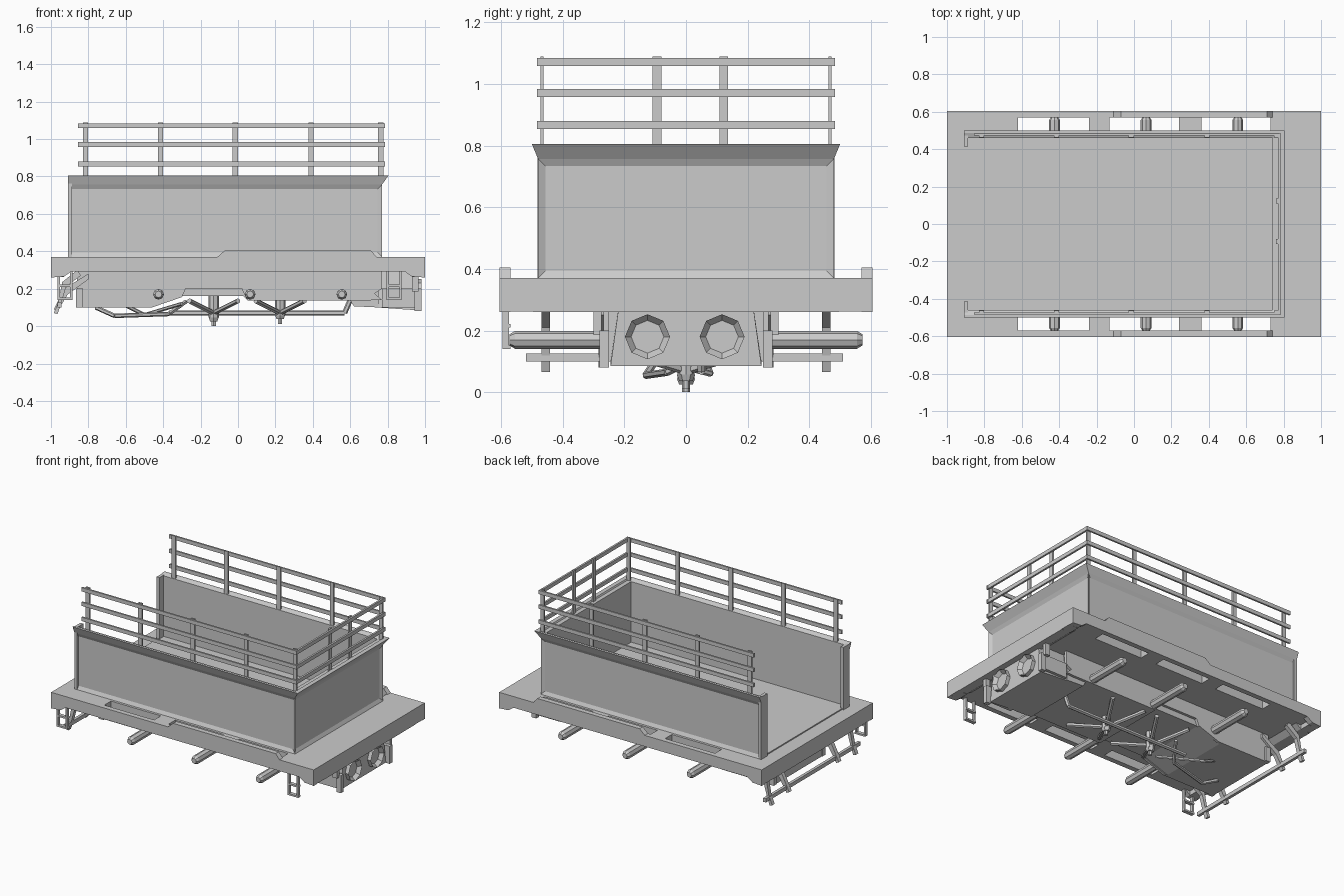
import bpy, bmesh, math
from mathutils import Vector

if "Cube" in bpy.data.objects:
    bpy.data.objects.remove(bpy.data.objects["Cube"])


def finish(name, bm):
    bmesh.ops.recalc_face_normals(bm, faces=bm.faces[:])
    me = bpy.data.meshes.new(name)
    bm.to_mesh(me)
    bm.free()
    ob = bpy.data.objects.new(name, me)
    bpy.context.collection.objects.link(ob)
    return ob


def add_box(bm, x0, x1, y0, y1, z0, z1):
    vs = bmesh.ops.create_cube(bm, size=1)['verts']
    for v in vs:
        v.co = Vector(((x0 + x1) / 2 + v.co.x * (x1 - x0),
                       (y0 + y1) / 2 + v.co.y * (y1 - y0),
                       (z0 + z1) / 2 + v.co.z * (z1 - z0)))


def boxes(name, items):
    bm = bmesh.new()
    for it in items:
        add_box(bm, *it)
    return finish(name, bm)


def prism(name, pts, y0, y1):
    """Extrude an x-z outline along y."""
    bm = bmesh.new()
    f = bm.faces.new([bm.verts.new((x, y0, z)) for x, z in pts])
    g = bmesh.ops.extrude_face_region(bm, geom=[f])['geom']
    for v in g:
        if isinstance(v, bmesh.types.BMVert):
            v.co.y = y1
    return finish(name, bm)


def add_rod(bm, p, q, r, n=6, r2=None):
    p, q = Vector(p), Vector(q)
    d = q - p
    vs = bmesh.ops.create_cone(bm, cap_ends=True, segments=n, radius1=r,
                               radius2=r if r2 is None else r2, depth=d.length)['verts']
    rot = d.to_track_quat('Z', 'Y')
    for v in vs:
        v.co = rot @ v.co + (p + q) / 2


def rods(name, items):
    bm = bmesh.new()
    for it in items:
        add_rod(bm, *it)
    return finish(name, bm)


# Deck: middle slab with deeper end beams, bridges between side pockets
ends = [(-1, .37), (-1, .26), (-.93, .265), (-.89, .293), (.89, .293), (.93, .265), (1, .26), (1, .37)]
prism("deck", ends, -.497, .497)
for s in (-1, 1):
    lip = ends + [(.74, .37), (.71, .405), (-.07, .405), (-.11, .37)]
    prism("side_sill", lip, s * .57, s * .605)
    boxes("deck_bridges", [(a, b, s * .497, s * .57, .293, .37)
                           for a, b in ((-.93, -.62), (-.24, -.13), (.24, .36), (.73, .93))])
    boxes("beam_ends", [(a, b, s * .497, s * .57, .262, .37) for a, b in ((-1, -.93), (.93, 1))])

# Open-ended box body: U-shaped wall with flared rim and recessed panels
section = [(.77, .48, .37), (.77, .48, .757), (.805, .5, .805), (.775, .487, .805),
           (.77, .46, .795), (.74, .46, .795), (.74, .46, .37)]
bm = bmesh.new()
rings = [[bm.verts.new(c) for c in ((-.91, -y, z), (x, -y, z), (x, y, z), (-.91, y, z))]
         for x, y, z in section]
panels = []
for i, a in enumerate(rings):
    b = rings[(i + 1) % len(rings)]
    for j in range(3):
        f = bm.faces.new((a[j], a[j + 1], b[j + 1], b[j]))
        if i == 0:
            panels.append(f)
for j in (0, 3):
    bm.faces.new([r[j] for r in rings])
bmesh.ops.recalc_face_normals(bm, faces=bm.faces[:])
bmesh.ops.inset_individual(bm, faces=panels, thickness=.033, depth=-.012)
finish("body_walls", bm)
boxes("wall_end_plates", [(-.91, -.888, s * .415, s * .482, .37, .8) for s in (-1, 1)])
boxes("body_floor", [(-.9, .75, -.465, .465, .365, .378)])

# Railing on three sides
for z in (1.071, .971, .867):
    boxes("rail", [(-.855, .785, s * .472, s * .484, z - .013, z + .013) for s in (-1, 1)]
          + [(.771, .784, -.474, .474, z - .013, z + .013)])
boxes("railing_posts", [(x - .014, x + .014, s * .462, s * .473, .79, 1.09)
                        for x in (-.815, -.415, -.015, .39, .763) for s in (-1, 1)]
      + [(.76, .772, y - .014, y + .014, .79, 1.09) for y in (-.094, .123)])

# Chassis between the axles
prism("chassis", [(-.86, .3), (-.86, .1), (-.48, .1), (-.3, .16), (.03, .16), (.05, .138),
                  (.6, .138), (.62, .106), (.75, .1), (.75, .3)], -.25, .25)
for s in (-1, 1):
    prism("chassis_side_plate", [(-.86, .3), (-.86, .1), (-.55, .1), (-.46, .1), (-.3, .155), (-.28, .2), (.02, .2),
                                 (.05, .138), (.7, .138), (.77, .14), (.73, .175), (.77, .2), (.77, .3)],
          s * .25, s * .268)
    boxes("end_guard", [(.945, .98, s * .25, s * .28, .08, .2), (.77, .96, s * .25, s * .27, .1, .2),
                        (.93, .965, s * .275, s * .3, .185, .27),
                        (-.865, -.83, s * .25, s * .28, .1, .2)])
    # Tapered axle stubs
    rods("axle_stubs", [((x, s * .24, .17), (x, s * .555, .17), .029, 8) for x in (-.425, .065, .555)]
         + [((x, s * .555, .17), (x, s * .573, .17), .029, 8, .018) for x in (-.425, .065, .555)])

# Trapezoid nose with two octagonal rings
bm = bmesh.new()
loops = [[bm.verts.new((x, y, z)) for y, z in ((-.215, .3), (-.245, zb), (.245, zb), (.215, .3))]
         for x, zb in ((.74, .1), (.955, .085))]
for j in range(4):
    k = (j + 1) % 4
    bm.faces.new((loops[0][j], loops[0][k], loops[1][k], loops[1][j]))
for l in loops:
    bm.faces.new(l)
finish("nose_block", bm)
for y in (-.125, .117):
    bm = bmesh.new()
    add_rod(bm, (.94, y, .18), (.982, y, .18), .073, 8)
    bmesh.ops.recalc_face_normals(bm, faces=bm.faces[:])
    cap = max(bm.faces, key=lambda f: f.calc_center_median().x)
    bmesh.ops.inset_individual(bm, faces=[cap], thickness=.02)
    bmesh.ops.translate(bm, verts=cap.verts[:], vec=(-.025, 0, 0))
    finish("end_ring", bm)

# Step ladders on the front side
for x in (-.925, .835):
    boxes("step_ladder", [(x - .04, x - .028, -.595, -.575, .14, .3), (x + .028, x + .04, -.595, -.575, .14, .3),
                          (x - .04, x + .04, -.595, -.57, .14, .152), (x - .04, x + .04, -.595, -.57, .21, .222)])

# Sweeper bar on sloped hangers at the left end
boxes("sweeper_bar", [(-.965, -.945, -.52, .51, .1, .126)])
for y in (-.455, -.27, .27, .455):
    prism("bar_hanger", [(-.86, .3), (-.84, .27), (-.92, .21), (-.945, .12), (-.965, .065), (-.985, .07),
                         (-.96, .13), (-.94, .235)] if abs(y) > .3 else
          [(-.8, .28), (-.8, .25), (-.91, .17), (-.965, .08), (-.985, .09), (-.93, .2)], y - .014, y + .014)

# Underside linkage: two hubs with splayed arms, a long rod and brake levers
for x, zb in ((-.13, .01), (.225, .022)):
    rods("hub", [((x, 0, .17), (x, 0, zb + .035), .028, 8), ((x, 0, zb + .035), (x, 0, zb + .015), .03, 6, .022),
                 ((x, 0, zb + .015), (x, 0, zb - .01), .013, 6)])
    rods("hub_arms", [((x, 0, .07), (x + a, b, .135), .014)
                      for a in (-.13, .13) for b in (-.22, .22)])
rods("long_pull_rod", [((-.37, .05, .07), (.57, .05, .07), .014), ((.57, .05, .07), (.6, .05, .14), .014)])
rods("brake_levers", [((-.76, -.1, .1), (-.66, -.13, .055), .012), ((-.66, -.13, .055), (-.37, -.06, .065), .012),
                      ((-.37, -.06, .065), (-.28, .07, .13), .012), ((-.5, .08, .06), (-.3, -.15, .12), .01),
                      ((-.5, .08, .06), (-.6, .06, .11), .01)])
